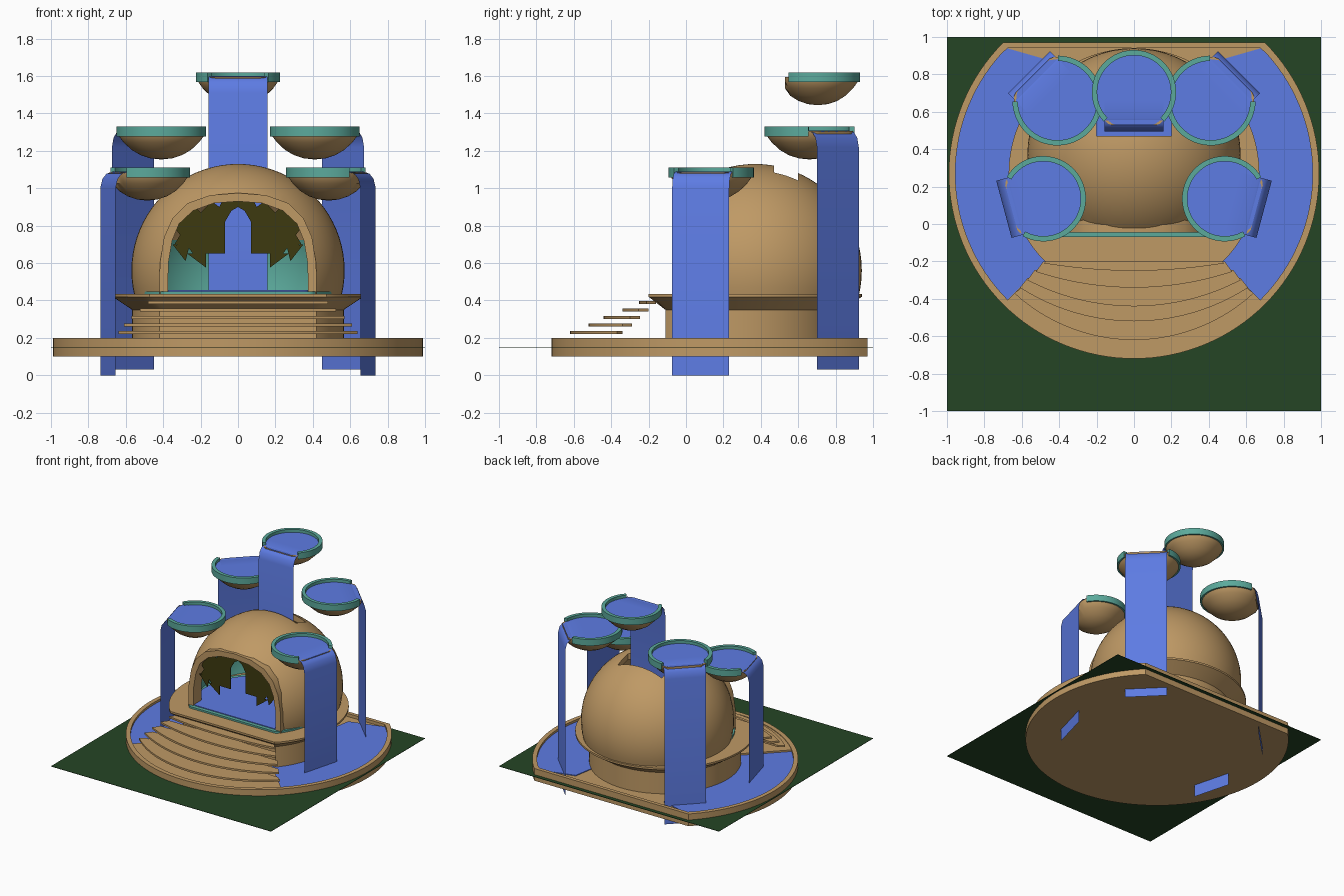
import bpy, bmesh
from math import sin, cos, pi, radians, sqrt
from mathutils import Matrix, Vector

if "Cube" in bpy.data.objects:
    bpy.data.objects.remove(bpy.data.objects["Cube"])


def material(name, rgb):
    m = bpy.data.materials.new(name)
    m.use_nodes = True
    m.diffuse_color = (*rgb, 1)
    m.node_tree.nodes["Principled BSDF"].inputs["Base Color"].default_value = (*rgb, 1)
    return m


STONE = material("sandstone", (0.52, 0.32, 0.13))
WATER = material("water_blue", (0.11, 0.2, 0.77))
TEAL = material("teal_trim", (0.105, 0.4, 0.33))
GRASS = material("dark_grass", (0.018, 0.06, 0.018))
LEAF = material("dark_olive", (0.048, 0.042, 0.005))


def finish(name, bm, mat):
    bmesh.ops.recalc_face_normals(bm, faces=bm.faces)
    mesh = bpy.data.meshes.new(name)
    bm.to_mesh(mesh)
    bm.free()
    mesh.materials.append(mat)
    ob = bpy.data.objects.new(name, mesh)
    bpy.context.collection.objects.link(ob)
    return ob


def smooth(ob):
    bpy.ops.object.select_all(action='DESELECT')
    ob.select_set(True)
    bpy.context.view_layer.objects.active = ob
    bpy.ops.object.shade_smooth_by_angle(angle=radians(35))


def loft(name, loops, mat, closed=True, caps=True, ring=False, place=None):
    """Skin a row of equal-length point loops."""
    bm = bmesh.new()
    rows = [[bm.verts.new(p) for p in loop] for loop in loops]
    pairs = list(zip(rows, rows[1:])) + ([(rows[-1], rows[0])] if ring else [])
    n = len(rows[0])
    for a, b in pairs:
        for i in range(n if closed else n - 1):
            j = (i + 1) % n
            bm.faces.new((a[i], a[j], b[j], b[i]))
    if caps:
        bm.faces.new(rows[0])
        bm.faces.new(rows[-1])
    if place:
        bm.transform(place)
    ob = finish(name, bm, mat)
    smooth(ob)
    return ob


def at_z(pts, z):
    return [(x, y, z) for x, y in pts]


def at_y(pts, y):
    return [(x, y, z) for x, z in pts]


def slab(name, pts, z0, z1, mat):
    return loft(name, [at_z(pts, z0), at_z(pts, z1)], mat)


def disc(r, cy=0.27, ymin=-9, ymax=9, n=128):
    """Circle outline with straight cuts at front and back."""
    return [(r * cos(2 * pi * i / n), min(max(cy + r * sin(2 * pi * i / n), ymin), ymax))
            for i in range(n)]


def arc(r, a0, a1, cy=0.27, n=32):
    angles = [radians(a0 + (a1 - a0) * i / n) for i in range(n + 1)]
    return [(r * cos(a), cy + r * sin(a)) for a in angles]


# Ground sheet
slab("ground", [(-1, -1), (1, -1), (1, 1), (-1, 1)], 0.147, 0.15, GRASS)

# Basin with raised rim, side pools and the front apron
outer, inner = disc(0.99, ymax=0.97), disc(0.955, ymax=0.94)
slab("basin_floor", disc(0.98, ymax=0.96), 0.1, 0.175, STONE)
loft("basin_rim", [at_z(outer, 0.1), at_z(outer, 0.2), at_z(inner, 0.2), at_z(inner, 0.1)],
     STONE, caps=False, ring=True)
for side, label in ((1, "left"), (-1, "right")):
    pool = arc(0.957, -45, 44.5) + [(0.4, 0.86), (0.3, 0.27), (0.3, -0.03)]
    slab(label + "_pool", [(side * x, y) for x, y in pool], 0.176, 0.182, WATER)
slab("front_apron", arc(0.99, -135, -45) + [(0, 0.27)], 0.176, 0.195, STONE)

# Floating curved steps: front y, half width, back y
steps = [(-0.62, 0.64, -0.34), (-0.52, 0.61, -0.29), (-0.44, 0.57, -0.245),
         (-0.34, 0.525, -0.2), (-0.25, 0.48, -0.16)]
for k, (front, half, back) in enumerate(steps):
    end = 0.27 - half
    sag = end - front
    r = (half ** 2 + sag ** 2) / (2 * sag)
    xs = [half * (i / 16 - 1) for i in range(33)]
    pts = [(x, front + r - sqrt(r * r - x * x)) for x in xs]
    pts += [(half - 0.04, back), (0.04 - half, back)]
    slab(f"step_{k + 1}", pts, 0.222 + 0.04 * k, 0.237 + 0.04 * k, STONE)

# Pedestal and flared platform
low, high = disc(0.566, ymin=-0.11), disc(0.67, ymin=-0.2)
loft("pedestal", [at_z(low, 0.17), at_z(low, 0.35), at_z(high, 0.42), at_z(high, 0.435)], STONE)

# Pool inside the dome
slab("inner_pool_lip", disc(0.52, ymin=-0.07), 0.43, 0.449, TEAL)
slab("inner_pool_water", disc(0.48, ymin=-0.04), 0.449, 0.455, WATER)


# Dome shell with arched mouth and roof slot
def mirrored(half):
    return half + [(-x, z) for x, z in reversed(half) if x > 0]


def sphere(name, r, floor):
    bm = bmesh.new()
    bmesh.ops.create_uvsphere(bm, u_segments=64, v_segments=40, radius=r,
                              matrix=Matrix.Translation(CENTRE))
    cut = bmesh.ops.bisect_plane(bm, geom=bm.verts[:] + bm.edges[:] + bm.faces[:],
                                 plane_co=(0, 0, floor), plane_no=(0, 0, -1), clear_outer=True)
    bmesh.ops.contextual_create(bm, geom=[e for e in cut["geom_cut"]
                                          if isinstance(e, bmesh.types.BMEdge)])
    return finish(name, bm, STONE)


CENTRE = Vector((0, 0.37, 0.56))
arch_out = mirrored([(0.42, 0.43), (0.418, 0.6), (0.395, 0.74), (0.35, 0.84),
                     (0.27, 0.92), (0.15, 0.963), (0, 0.975)])
arch_in = mirrored([(0.375, 0.43), (0.372, 0.6), (0.352, 0.72), (0.315, 0.81),
                    (0.24, 0.88), (0.13, 0.92), (0, 0.93)])
dome = sphere("dome", 0.57, 0.43)
cutters = [sphere("cavity_cutter", 0.525, 0.4)]
mouth = [(x, z if z > 0.44 else 0.3) for x, z in arch_out]
cutters.append(loft("mouth_cutter", [at_y(mouth, -0.5), at_y(mouth, 0.25)], STONE))
slot = [(-0.2, 0.47), (0.2, 0.47), (0.2, 0.6), (-0.2, 0.6)]
cutters.append(slab("slot_cutter", slot, 0.95, 1.4, STONE))
bpy.context.view_layer.objects.active = dome
for c in cutters:
    mod = dome.modifiers.new(c.name, 'BOOLEAN')
    mod.operation, mod.solver, mod.object = 'DIFFERENCE', 'EXACT', c
    bpy.ops.object.modifier_apply(modifier=mod.name)
for c in cutters:
    bpy.data.objects.remove(c)
dome.data.materials.clear()
for m in (STONE, TEAL):
    dome.data.materials.append(m)
for f in dome.data.polygons:
    inside = (f.center - CENTRE).length < 0.53
    f.material_index = int(inside and f.center.z < 0.74)
smooth(dome)
loft("mouth_frame", [at_y(arch_out, -0.045), at_y(arch_out, 0.06),
                     at_y(arch_in, 0.06), at_y(arch_in, -0.045)], STONE, caps=False, ring=True)

# Jagged foliage hanging in the mouth
foliage = [[(0, 0.9), (0.035, 0.88), (0.07, 0.82), (0.07, 0.65), (0.24, 0.65), (0.27, 0.69),
            (0.34, 0.7), (0.31, 0.75), (0.345, 0.8), (0.27, 0.86), (0.24, 0.91), (0.2, 0.87),
            (0.14, 0.93), (0.1, 0.9), (0.07, 0.96), (0.035, 0.93), (0, 0.97)],
           [(0.17, 0.65), (0.27, 0.65), (0.17, 0.575)],
           [(0.26, 0.69), (0.35, 0.7), (0.28, 0.61)]]
for side, label in ((1, "left"), (-1, "right")):
    for k, shape in enumerate(foliage):
        pts = [(side * x, z) for x, z in shape]
        loft(f"{label}_foliage_{k + 1}", [at_y(pts, 0), at_y(pts, 0.006)], LEAF)


# Hanging dishes, each pouring a sheet of water over its open side
def dish(name, x, y, rim, r, heading, bottom, reach, half=0.158):
    place = Matrix.Translation((x, y, rim)) @ Matrix.Rotation(radians(heading), 4, 'Z')

    def circle(radius, z):
        return [(min(px, r * 0.78), py, z) for px, py in disc(radius, cy=0, n=64)]

    profile = [(0.97, -0.025), (0.95, -0.05), (0.84, -0.085), (0.66, -0.125),
               (0.46, -0.153), (0.24, -0.17), (0.04, -0.175)]
    loft(name + "_bowl", [circle(r * k, z) for k, z in profile], STONE, place=place)
    lip = []
    for i in range(49):
        a = radians(46 + 268 * i / 48)
        lip.append([(k * cos(a), k * sin(a), z) for k, z in
                    ((r, -0.052), (r, 0), (r - 0.028, 0), (r - 0.028, -0.052))])
    loft(name + "_lip", lip, TEAL, place=place)
    loft(name + "_water", [circle(r - 0.02, -0.03), circle(r - 0.02, -0.024)], WATER, place=place)
    path = [(0.05, -0.021), (reach - 0.07, -0.021), (reach - 0.035, -0.032),
            (reach - 0.012, -0.06), (reach, -0.11), (reach, bottom - rim)]
    loft(name + "_waterfall", [[(d, -half, z), (d, half, z)] for d, z in path], WATER,
         closed=False, caps=False, place=place)


dish("top_dish", 0, 0.705, 1.62, 0.225, -90, 0.45, 0.21)
for side, label in ((1, "left"), (-1, "right")):
    def turn(a):
        return a if side > 0 else 180 - a
    dish(label + "_back_dish", side * 0.41, 0.66, 1.33, 0.24, turn(45), 0.03, 0.215)
    dish(label + "_front_dish", side * 0.485, 0.135, 1.11, 0.228, turn(-15), 0, 0.218)
